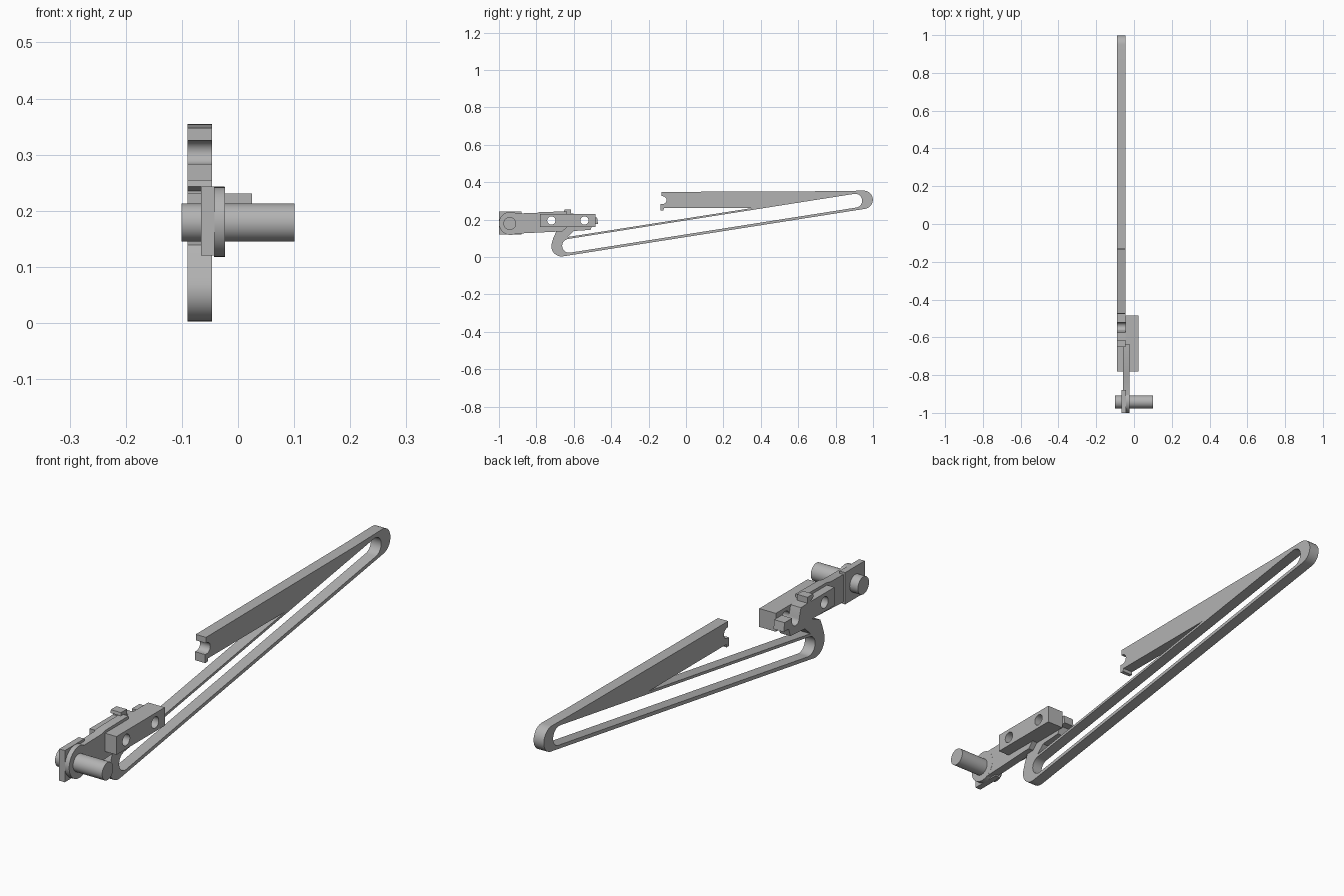
import bpy, bmesh
from math import sin, cos, radians, pi
from mathutils import Matrix

cube = bpy.data.objects.get("Cube")
if cube:
    bpy.data.objects.remove(cube, do_unlink=True)

GREY = (0.45, 0.45, 0.45, 1)
grey = bpy.data.materials.new("plain grey")
grey.use_nodes = True
grey.diffuse_color = GREY
grey.node_tree.nodes["Principled BSDF"].inputs["Base Color"].default_value = GREY

# local profile axes (x, y, depth) become world (y, z, x)
TO_SIDE = Matrix(((0, 0, 1, 0), (1, 0, 0, 0), (0, 1, 0, 0), (0, 0, 0, 1)))


def arc(y, z, r, start, end, steps=14):
    """Points on an arc in the side plane, angles in degrees."""
    angles = [radians(start + (end - start) * i / steps) for i in range(steps + 1)]
    return [(y + r * cos(a), z + r * sin(a)) for a in angles]


def circle(y, z, r, sides=32):
    return arc(y, z, r, 0, 360, sides)[:-1]


def plate(name, x0, x1, outline, holes=()):
    """Extrude a side profile with optional holes from x0 to x1."""
    curve = bpy.data.curves.new(name + "_profile", "CURVE")
    curve.dimensions = "2D"
    curve.fill_mode = "BOTH"
    curve.extrude = (x1 - x0) / 2
    for loop in [outline, *holes]:
        spline = curve.splines.new("POLY")
        spline.points.add(len(loop) - 1)
        for point, (y, z) in zip(spline.points, loop):
            point.co = (y, z, 0, 1)
        spline.use_cyclic_u = True
    helper = bpy.data.objects.new(name + "_helper", curve)
    bpy.context.collection.objects.link(helper)
    bpy.context.view_layer.update()
    graph = bpy.context.evaluated_depsgraph_get()
    mesh = bpy.data.meshes.new_from_object(helper.evaluated_get(graph))
    bpy.data.objects.remove(helper, do_unlink=True)
    bm = bmesh.new()
    bm.from_mesh(mesh)
    bmesh.ops.remove_doubles(bm, verts=bm.verts, dist=0.00005)
    bm.transform(Matrix.Translation(((x0 + x1) / 2, 0, 0)) @ TO_SIDE)
    bmesh.ops.recalc_face_normals(bm, faces=bm.faces)
    bm.to_mesh(mesh)
    bm.free()
    mesh.materials.clear()
    mesh.materials.append(grey)
    obj = bpy.data.objects.new(name, mesh)
    bpy.context.collection.objects.link(obj)
    bpy.ops.object.select_all(action="DESELECT")
    obj.select_set(True)
    bpy.context.view_layer.objects.active = obj
    bpy.ops.object.shade_smooth_by_angle(angle=radians(30))
    return obj


def box(y0, y1, z0, z1):
    return [(y0, z0), (y1, z0), (y1, z1), (y0, z1)]


# one-piece spring: lever, thin loop, hook and clip
lever = [(0.78, 0.352), (-0.13, 0.348), (-0.13, 0.325)]
lever += arc(-0.125, 0.304, 0.021, 90, -90)
lever += [(-0.135, 0.283), (-0.135, 0.25), (-0.12, 0.25), (-0.118, 0.262), (0.355, 0.262)]
clip = [(-0.633, 0.107), (-0.60, 0.139), (-0.51, 0.145), (-0.50, 0.176),
        (-0.47, 0.176), (-0.475, 0.21), (-0.521, 0.21)]
clip += arc(-0.543, 0.195, 0.022, 0, -180)
clip += [(-0.575, 0.23), (-0.615, 0.232), (-0.615, 0.255), (-0.65, 0.255),
         (-0.652, 0.243), (-0.636, 0.235), (-0.636, 0.165), (-0.655, 0.155), (-0.693, 0.139)]
hook = [(-0.71, 0.1)] + arc(-0.665, 0.058, 0.055, 160, 279)
tip = arc(0.95, 0.306, 0.049, -81, 90)
slot = arc(-0.625, 0.06, 0.037, 99, 279) + arc(0.905, 0.301, 0.037, -81, 99)
plate("spring_lever", -0.09, -0.046, lever + clip + hook + tip, [slot])

# arm with its end plate, collar and pivot pin
front_hole = circle(-0.72, 0.195, 0.022)
arm = [(-0.93, 0.124), (-0.66, 0.137), (-0.636, 0.16), (-0.636, 0.243),
       (-0.78, 0.241), (-0.80, 0.235), (-0.93, 0.233)]
plate("arm", -0.058, -0.024, arm, [front_hole])
plate("end_plate", -0.066, -0.042, box(-1, -0.88, 0.12, 0.243))
plate("pivot_collar", -0.043, -0.0235, circle(-0.938, 0.18, 0.062, 48))
plate("pivot_pin", -0.101, 0.101, circle(-0.942, 0.179, 0.034, 48))

# mounting block on one side, short pad on the other, sharing bolt holes
rear_hole = circle(-0.543, 0.195, 0.022)
plate("mounting_block", -0.024, 0.025, box(-0.78, -0.484, 0.16, 0.231), [front_hole, rear_hole])
plate("block_step", -0.046, -0.024, box(-0.635, -0.484, 0.16, 0.231), [rear_hole])
plate("back_pad", -0.09, -0.058, box(-0.78, -0.637, 0.16, 0.231), [front_hole])
